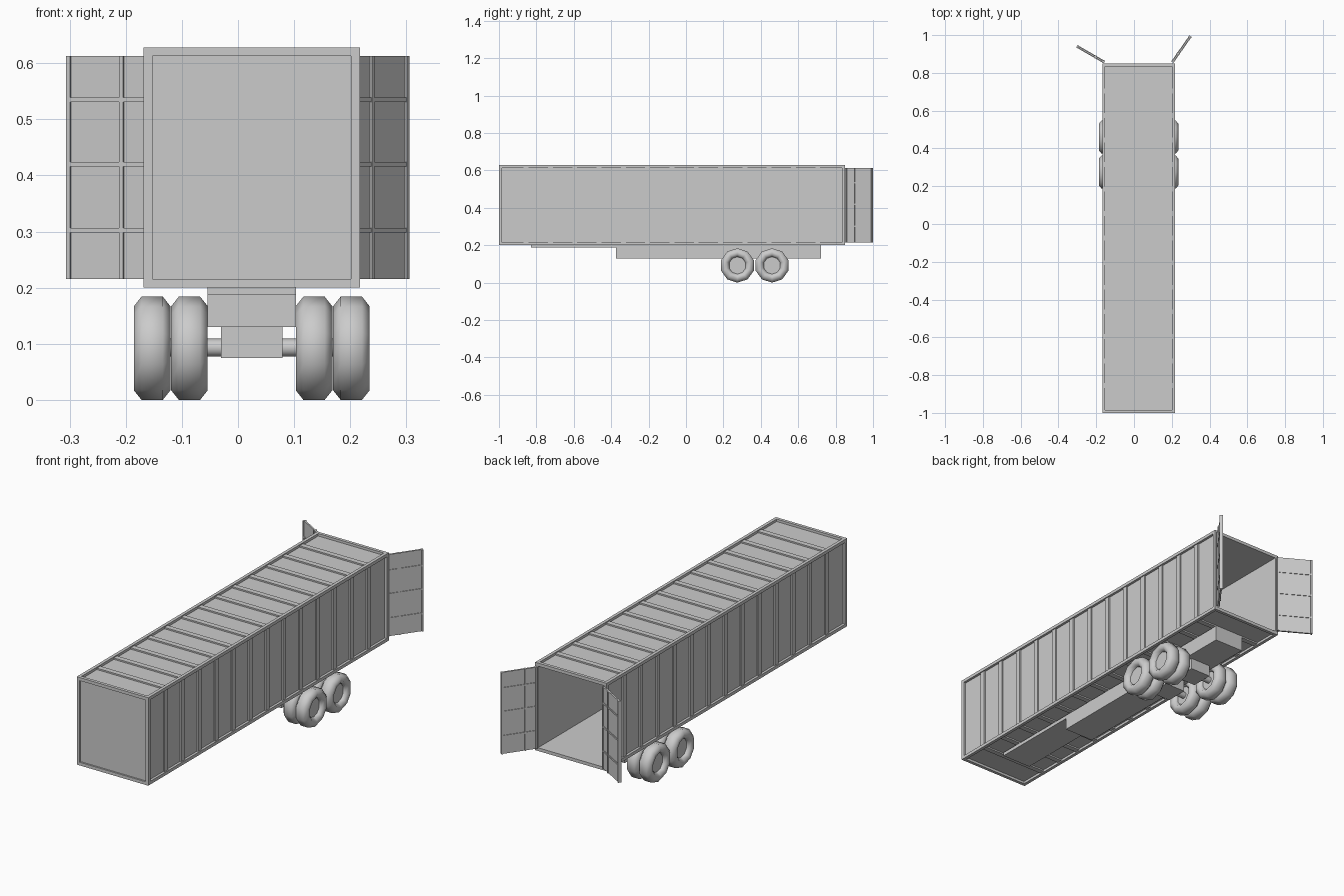
import bpy, bmesh, math
from mathutils import Matrix, Vector

cube = bpy.data.objects.get("Cube")
if cube:
    bpy.data.objects.remove(cube, do_unlink=True)

grey = bpy.data.materials.new("light_grey")
grey.use_nodes = True
grey.diffuse_color = (0.6, 0.6, 0.6, 1)
grey.node_tree.nodes["Principled BSDF"].inputs["Base Color"].default_value = (0.6, 0.6, 0.6, 1)

CX = 0.0245                      # centre line of the trailer body
X0, X1 = CX - 0.1925, CX + 0.1925
Y0, Y1 = -1.0, 0.85
Z0, Z1 = 0.2, 0.628
T = 0.0155                       # frame thickness


def finish(bm, name):
    mesh = bpy.data.meshes.new(name)
    bmesh.ops.recalc_face_normals(bm, faces=bm.faces)
    bm.to_mesh(mesh)
    bm.free()
    mesh.materials.append(grey)
    obj = bpy.data.objects.new(name, mesh)
    bpy.context.collection.objects.link(obj)
    return obj


def add_box(bm, lo, hi):
    lo, hi = Vector(lo), Vector(hi)
    m = Matrix.Translation((lo + hi) / 2) @ Matrix.Diagonal((*(hi - lo), 1))
    bmesh.ops.create_cube(bm, size=1, matrix=m)


def boxes(name, items):
    bm = bmesh.new()
    for lo, hi in items:
        add_box(bm, lo, hi)
    return finish(bm, name)


# Frame: bars along the twelve edges of the body
bars = []
for z in (Z0, Z1 - T):
    for x in (X0, X1 - T):
        bars.append(((x, Y0, z), (x + T, Y1, z + T)))
    for y in (Y0, Y1 - T):
        bars.append(((X0 + T, y, z), (X1 - T, y + T, z + T)))
for x in (X0, X1 - T):
    for y in (Y0, Y1 - T):
        bars.append(((x, y, Z0 + T), (x + T, y + T, Z1 - T)))
boxes("body_frame", bars)

# Recessed panels; the rear stays open
D, P = 0.012, 0.0155             # panel recess and inner face
ix0, ix1, iy0, iy1, iz0, iz1 = X0 + T, X1 - T, Y0 + T, Y1 - T, Z0 + T, Z1 - T
boxes("left_wall", [((X1 - P, iy0, iz0), (X1 - D, iy1, iz1))])
boxes("right_wall", [((X0 + D, iy0, iz0), (X0 + P, iy1, iz1))])
boxes("roof", [((ix0, iy0, Z1 - P), (ix1, iy1, Z1 - D))])
boxes("floor", [((ix0, iy0, Z0 + D), (ix1, iy1, Z0 + P))])
boxes("front_wall", [((ix0, Y0 + 0.008, iz0), (ix1, Y0 + P, iz1))])

# Ribs around walls, roof and floor, lower than the frame
R, BAYS, W = 0.005, 14, 0.013
ribs = []
for i in range(1, BAYS):
    y = iy0 + (iy1 - iy0) * i / BAYS
    a, b = y - W, y + W
    ribs += [((X1 - D, a, iz0), (X1 - R, b, iz1)),
             ((X0 + R, a, iz0), (X0 + D, b, iz1)),
             ((ix0, a, Z1 - D), (ix1, b, Z1 - R)),
             ((ix0, a, Z0 + R), (ix1, b, Z0 + D))]
boxes("body_ribs", ribs)


# Rear doors: thin panel with a grid of bars showing on both sides
def door(name, hinge, angle, side):
    length, half, thin, bar = 0.168, 0.008, 0.004, 0.004
    parts = [((0, -thin, iz0), (length, thin, iz1))]
    for u in (bar, 0.055, length - bar):
        parts.append(((u - bar, -half, iz0), (u + bar, half, iz1)))
    for z in (0.302, 0.42, 0.535):
        parts.append(((0, -half + 0.001, z - bar), (length, half - 0.001, z + bar)))
    obj = boxes(name, parts)
    turn = angle if side > 0 else math.pi - angle
    obj.matrix_world = Matrix.Translation(hinge) @ Matrix.Rotation(turn, 4, 'Z')


door("left_door", (0.203, 0.857, 0), math.radians(55), 1)
door("right_door", (-0.157, 0.857, 0), math.radians(30), -1)

# Chassis
boxes("chassis_beam", [((CX - 0.079, -0.374, 0.13), (CX + 0.079, 0.722, Z0 + R))])
boxes("coupling_plate", [((CX - 0.079, -0.83, 0.188), (CX + 0.079, -0.374, Z0 + R))])


def lathe(bm, profile, centre, steps):
    # Spin (x, radius) points around an axis along x
    rings = []
    for k in range(steps):
        a = math.tau * k / steps
        rings.append([bm.verts.new((centre[0] + x, centre[1] + r * math.sin(a),
                                    centre[2] + r * math.cos(a))) for x, r in profile])
    for k in range(steps):
        p, q = rings[k], rings[(k + 1) % steps]
        for j in range(len(profile) - 1):
            bm.faces.new((p[j], p[j + 1], q[j + 1], q[j]))
    for j in (0, -1):
        bm.faces.new([ring[j] for ring in rings])


# Axles and twin wheels
half_tyre = [(0.012, 0.046), (0.021, 0.048), (0.0325, 0.06), (0.0325, 0.075), (0.019, 0.092)]
tyre = [(-x, r) for x, r in half_tyre] + [(x, r) for x, r in reversed(half_tyre)]
for label, y in (("front", 0.275), ("rear", 0.46)):
    boxes(label + "_axle_box", [((CX - 0.055, y - 0.055, 0.075), (CX + 0.055, y + 0.055, 0.132))])
    round_parts = []
    bm = bmesh.new()
    lathe(bm, [(-0.175, 0.016), (0.175, 0.016)], (CX, y, 0.093), 16)
    round_parts.append(finish(bm, label + "_axle"))
    for side, sign in (("left", 1), ("right", -1)):
        for spot, off in (("inner", 0.111), ("outer", 0.1775)):
            bm = bmesh.new()
            lathe(bm, tyre, (CX + sign * off, y, 0.092), 10)
            round_parts.append(finish(bm, f"{label}_{side}_{spot}_wheel"))
    for obj in round_parts:
        bpy.ops.object.select_all(action='DESELECT')
        obj.select_set(True)
        bpy.context.view_layer.objects.active = obj
        bpy.ops.object.shade_smooth_by_angle(angle=math.radians(55))
